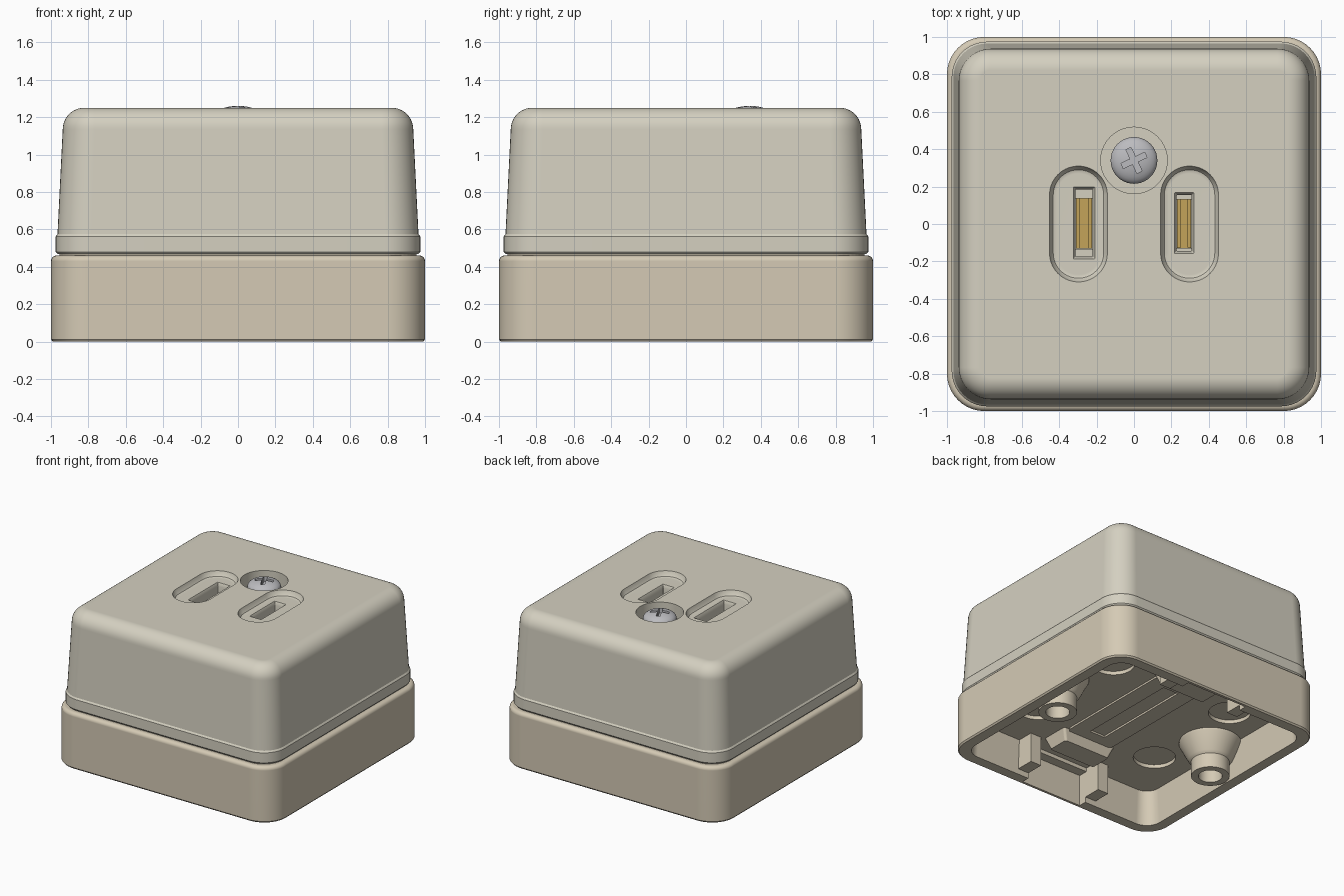
import bpy, bmesh, math

if "Cube" in bpy.data.objects:
    bpy.data.objects.remove(bpy.data.objects["Cube"])

def material(name, rgb):
    m = bpy.data.materials.new(name)
    m.diffuse_color = (*rgb, 1)
    m.use_nodes = True
    m.node_tree.nodes["Principled BSDF"].inputs["Base Color"].default_value = m.diffuse_color
    return m

IVORY = material("cover_ivory", (0.66, 0.63, 0.53))
CREAM = material("base_cream", (0.66, 0.59, 0.46))
BRASS = material("brass", (0.55, 0.37, 0.10))
STEEL = material("steel", (0.50, 0.50, 0.52))

def outline(hx, hy, r, n=10):
    """Rounded rectangle, counter-clockwise; r = hx = hy gives a circle."""
    pts = []
    for i, (sx, sy) in enumerate([(1, 1), (-1, 1), (-1, -1), (1, -1)]):
        for k in range(n + 1):
            a = math.pi / 2 * (i + k / n)
            pts.append((sx * (hx - r) + r * math.cos(a), sy * (hy - r) + r * math.sin(a)))
    return pts

def loft(name, rings, mat=None, at=(0, 0)):
    """Skin through rounded-rectangle rings (hx, hy, radius, z), capped at both ends."""
    bm = bmesh.new()
    loops = [[bm.verts.new((at[0] + x, at[1] + y, z)) for x, y in outline(hx, hy, r)]
             for hx, hy, r, z in rings]
    count = len(loops[0])
    for a, b in zip(loops, loops[1:]):
        for i in range(count):
            j = (i + 1) % count
            bm.faces.new((a[i], a[j], b[j], b[i]))
    bm.faces.new(loops[0][::-1])
    bm.faces.new(loops[-1])
    bmesh.ops.remove_doubles(bm, verts=bm.verts, dist=1e-5)
    bmesh.ops.recalc_face_normals(bm, faces=bm.faces)
    me = bpy.data.meshes.new(name)
    bm.to_mesh(me)
    bm.free()
    ob = bpy.data.objects.new(name, me)
    bpy.context.collection.objects.link(ob)
    if mat:
        me.materials.append(mat)
    return ob

def lathe(name, profile, mat=None, at=(0, 0)):
    return loft(name, [(r, r, r, z) for r, z in profile], mat, at)

def box(name, centre, size, mat=None, turn=0):
    bpy.ops.mesh.primitive_cube_add(size=1, location=centre, rotation=(0, 0, turn))
    ob = bpy.context.object
    ob.name = name
    ob.scale = size
    if mat:
        ob.data.materials.append(mat)
    return ob

def activate(ob):
    bpy.ops.object.select_all(action='DESELECT')
    ob.select_set(True)
    bpy.context.view_layer.objects.active = ob

def cut(ob, cutters):
    activate(ob)
    for c in cutters:
        m = ob.modifiers.new("cut", 'BOOLEAN')
        m.operation, m.solver, m.object = 'DIFFERENCE', 'EXACT', c
        bpy.ops.object.modifier_apply(modifier=m.name)
        bpy.data.objects.remove(c)

def smooth(ob):
    activate(ob)
    bpy.ops.object.shade_smooth_by_angle(angle=math.radians(30))
    m = ob.modifiers.new("weighted", 'WEIGHTED_NORMAL')
    m.keep_sharp = True

def fillet(h, corner, z, r, n=8):
    """Rings rolling a wall of half width h over into a flat top at z."""
    rings = []
    for k in range(n + 1):
        a = math.pi / 2 * k / n
        d = r * (1 - math.cos(a))
        rings.append((h - d, h - d, corner - d, z - r + r * math.sin(a)))
    return rings

# base: open-bottomed tray
FLOOR = 0.29
base = loft("base", [(0.99, 0.99, 0.19, 0), (1, 1, 0.2, 0.012)] + fillet(1, 0.2, 0.46, 0.03, 5), CREAM)
cuts = [loft("cavity", [(0.91, 0.91, 0.13, -0.1), (0.89, 0.89, 0.11, FLOOR)])]
for s in (-1, 1):
    cuts.append(box("cable_pocket", (0, s * 0.9, 0.08), (0.56, 0.14, 0.36)))
    for t in (-1, 1):
        cuts.append(lathe("knockout", [(0.16, 0.2), (0.16, 0.32)], None, (s * 0.57, t * 0.44)))
cut(base, cuts)
smooth(base)

# raised plate with a long slot under the floor
plate = loft("floor_plate", [(0.21, 0.54, 0.05, 0.30), (0.21, 0.54, 0.05, 0.275)], CREAM)
cut(plate, [box("slot", (0, 0, 0.25), (0.14, 0.86, 0.09))])

# mounting bosses, cable guides and stops
for s, side in ((-1, "left"), (1, "right")):
    smooth(lathe("mount_boss_" + side, [(0.235, 0.30), (0.235, 0.27), (0.165, 0.14), (0.145, 0.12),
                 (0.145, 0), (0.09, 0), (0.09, 0.26)], CREAM, (s * 0.75, 0)))
    for t, end in ((-1, "front"), (1, "back")):
        box(f"cable_guide_{end}_{side}", (s * 0.33, t * 0.83, 0.17), (0.1, 0.15, 0.25), CREAM)
for t, end in ((-1, "front"), (1, "back")):
    loft("cable_stop_" + end, [(0.25, 0.12, 0.02, 0.30), (0.21, 0.09, 0.02, 0.2)], CREAM, (0, t * 0.64))

# thin neck closing the gap between base and cover
loft("seam", [(0.955, 0.955, 0.17, 0.45), (0.955, 0.955, 0.17, 0.48)], CREAM)

# cover: lip, tapered wall, rounded top
cover = loft("cover", [(0.965, 0.965, 0.18, 0.468), (0.975, 0.975, 0.19, 0.48),
             (0.975, 0.975, 0.19, 0.562), (0.965, 0.965, 0.18, 0.575)]
             + fillet(0.937, 0.17, 1.25, 0.115, 10), IVORY)
SLOTS = ((-0.267, 0.06, 0.195, 0.135), (0.268, 0.055, 0.165, 0.13))
cuts = [lathe("screw_recess", [(0.178, 1.14), (0.178, 1.3)], None, (0, 0.34))]
for x, hx, hy, by in SLOTS:
    s = math.copysign(0.297, x)
    cuts.append(loft("dish", [(0.115, 0.27, 0.115, 1.205), (0.135, 0.29, 0.135, 1.212),
                (0.147, 0.302, 0.147, 1.228), (0.155, 0.31, 0.155, 1.25),
                (0.155, 0.31, 0.155, 1.3)], None, (s, 0)))
    cuts.append(loft("slot_mouth", [(hx - 0.015, hy - 0.015, 0.005, 1.10),
                (hx - 0.015, hy - 0.015, 0.005, 1.18), (hx, hy, 0.005, 1.21),
                (hx, hy, 0.005, 1.3)], None, (x, 0.005)))
    cuts.append(box("contact_well", (x, 0.002, 1.07), (2 * hx - 0.03, 2 * by, 0.14)))
cut(cover, cuts)
smooth(cover)

# brass contacts: a pair of leaves beside a lower strip in each slot
for (x, hx, hy, by), side in zip(SLOTS, ("left", "right")):
    box("contact_strip_" + side, (x, 0.002, 1.01), (2 * hx - 0.035, 2 * by - 0.002, 0.05), BRASS)
    for t in (-1, 1):
        box(f"contact_leaf_{side}", (x + t * (hx - 0.028), 0.002, 1.04), (0.02, 2 * by - 0.004, 0.08), BRASS)

# domed screw with a cross recess
dome = [(0.125 * math.cos(a), 1.205 + 0.055 * math.sin(a))
        for a in (math.pi / 2 * k / 8 for k in range(8))] + [(0.004, 1.26)]
screw = lathe("screw", [(0.115, 1.13), (0.125, 1.15)] + dome, STEEL, (0, 0.34))
cut(screw, [box("cross", (0, 0.34, 1.26), (0.14, 0.03, 0.1), None, math.radians(a)) for a in (25, 115)])
smooth(screw)
